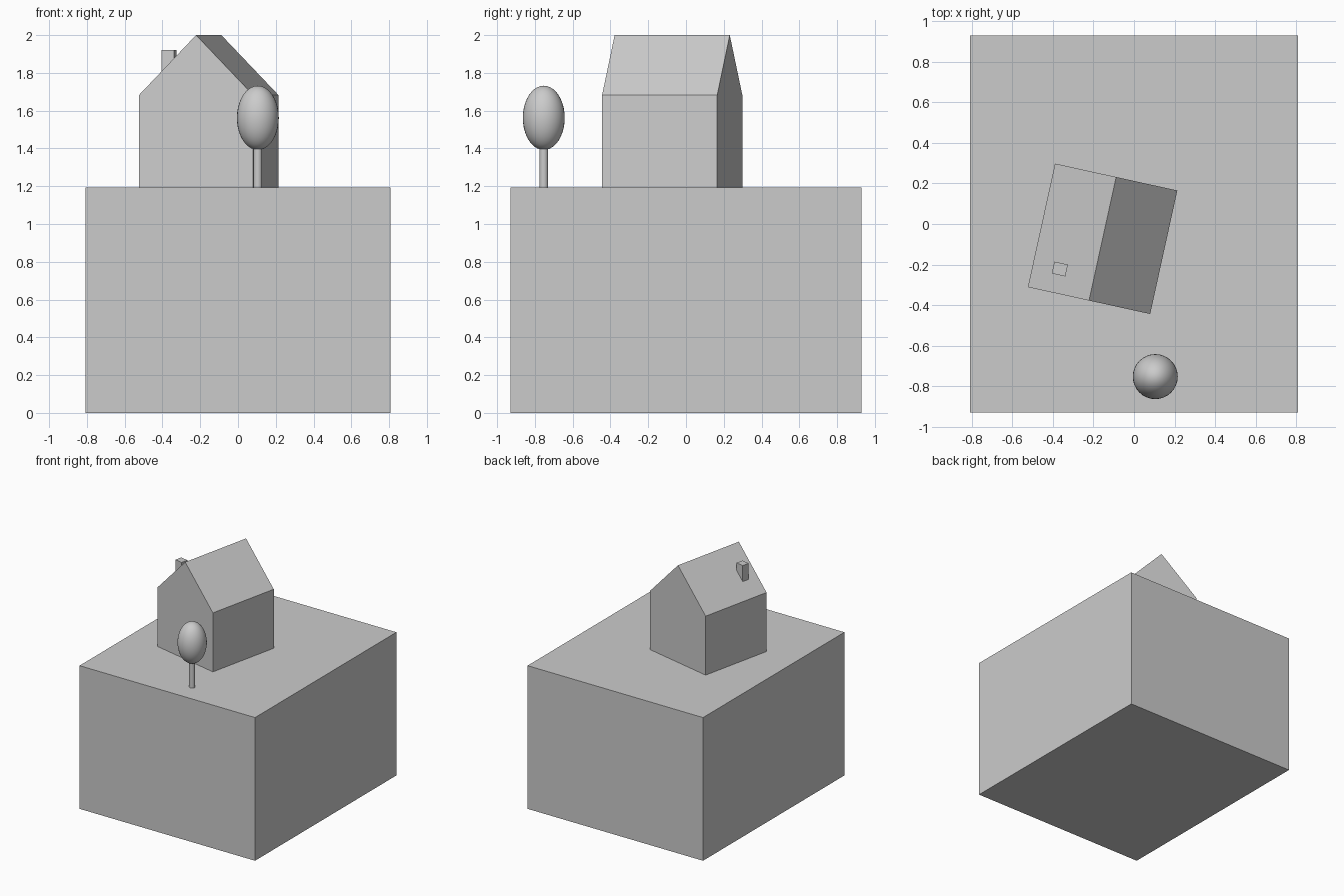
import bpy
import bmesh
import math
from mathutils import Matrix, Vector

cube = bpy.data.objects.get("Cube")
if cube:
    bpy.data.objects.remove(cube, do_unlink=True)

# One plain grey for every part
grey = bpy.data.materials.new("light_grey")
grey.use_nodes = True
colour = (0.6, 0.6, 0.6, 1.0)
grey.diffuse_color = colour
grey.node_tree.nodes["Principled BSDF"].inputs["Base Color"].default_value = colour


def finish(name, bm, smooth=False):
    bmesh.ops.recalc_face_normals(bm, faces=bm.faces)
    mesh = bpy.data.meshes.new(name)
    bm.to_mesh(mesh)
    bm.free()
    mesh.materials.append(grey)
    obj = bpy.data.objects.new(name, mesh)
    bpy.context.collection.objects.link(obj)
    if smooth:
        bpy.ops.object.select_all(action="DESELECT")
        obj.select_set(True)
        bpy.context.view_layer.objects.active = obj
        bpy.ops.object.shade_smooth_by_angle(angle=math.radians(40))
    return obj


def box(name, low, high):
    low, high = Vector(low), Vector(high)
    bm = bmesh.new()
    bmesh.ops.create_cube(bm, size=1, matrix=Matrix.Translation((low + high) / 2)
                          @ Matrix.Diagonal((high - low).to_4d()))
    return finish(name, bm)


GROUND = 1.192

# Ground block
box("ground_block", (-0.808, -0.93, 0), (0.808, 0.93, GROUND))

# House: gable profile extruded along its length
half_w, half_l, eaves, ridge = 0.309, 0.312, 1.683, 2.0
gable = [(-half_w, GROUND), (half_w, GROUND), (half_w, eaves), (0, ridge), (-half_w, eaves)]
bm = bmesh.new()
face = bm.faces.new([bm.verts.new((x, -half_l, z)) for x, z in gable])
ext = bmesh.ops.extrude_face_region(bm, geom=[face], use_keep_orig=True)
bmesh.ops.translate(bm, vec=(0, 2 * half_l, 0),
                    verts=[v for v in ext["geom"] if isinstance(v, bmesh.types.BMVert)])
house = finish("house", bm)

# Chimney rising out of the left-hand roof slope as seen from the front
chimney = box("chimney", (-0.208, -0.221, 1.72), (-0.14, -0.161, 1.92))

# House and chimney share one turned placement
for part in (house, chimney):
    part.location = (-0.155, -0.073, 0)
    part.rotation_euler.z = math.radians(-12.4)

# Tree: thin trunk and egg-shaped crown
TREE = (0.105, -0.753)
bm = bmesh.new()
bmesh.ops.create_cone(bm, cap_ends=True, segments=16, radius1=0.023, radius2=0.023,
                      depth=0.25, matrix=Matrix.Translation((*TREE, GROUND + 0.125)))
finish("tree_trunk", bm, smooth=True)

bm = bmesh.new()
bmesh.ops.create_uvsphere(bm, u_segments=32, v_segments=20, radius=1,
                          matrix=Matrix.Translation((*TREE, 1.562))
                          @ Matrix.Diagonal((0.111, 0.111, 0.17, 1)))
finish("tree_crown", bm, smooth=True)
